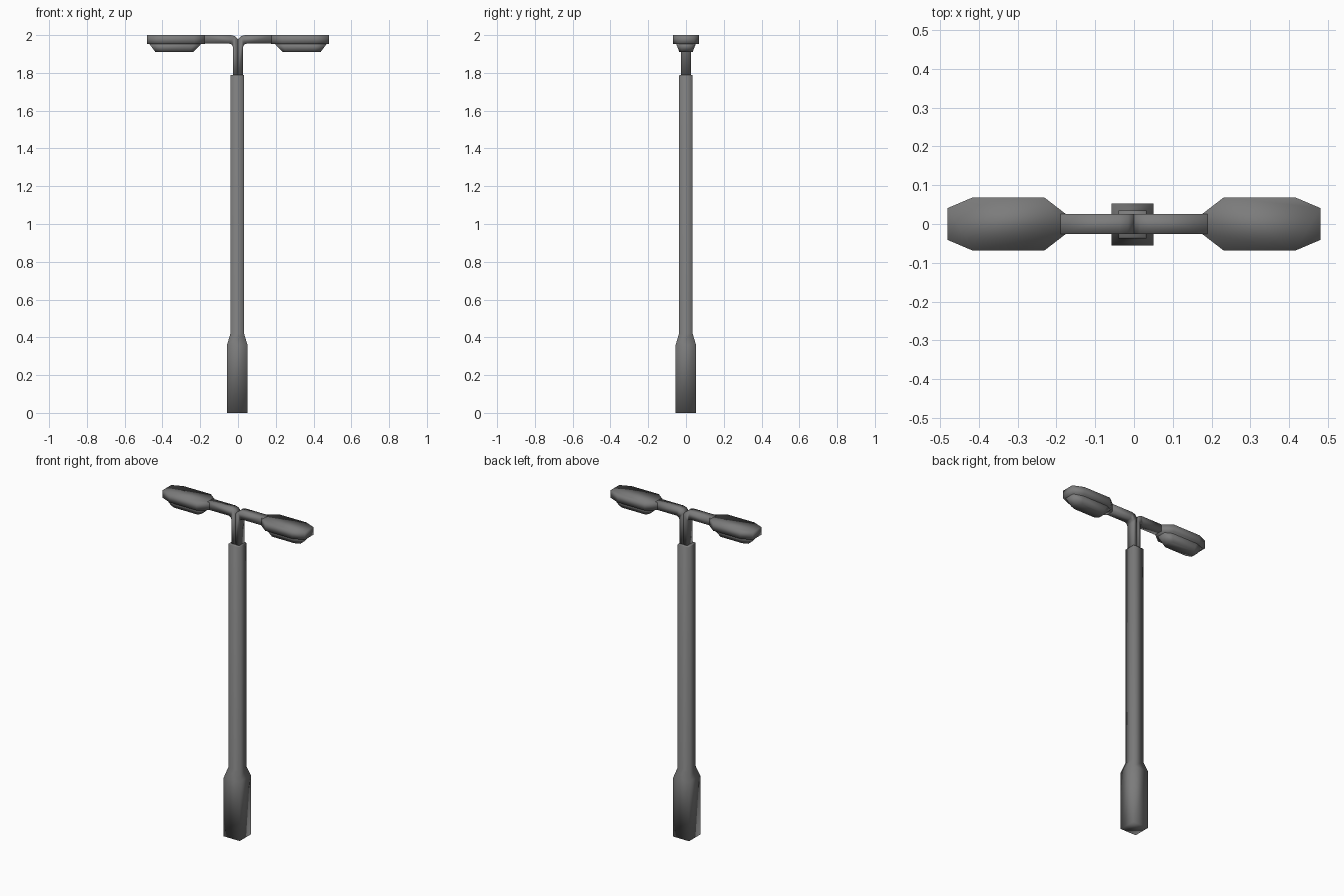
import bpy, bmesh

if "Cube" in bpy.data.objects:
    bpy.data.objects.remove(bpy.data.objects["Cube"])

# Dark grey paint
paint = bpy.data.materials.new("dark_grey")
paint.diffuse_color = (0.2, 0.2, 0.2, 1)
paint.use_nodes = True
paint.node_tree.nodes["Principled BSDF"].inputs["Base Color"].default_value = paint.diffuse_color


def loft(name, rings):
    """Skin a stack of equal-length closed rings, cap both ends, shade smooth."""
    bm = bmesh.new()
    vs = [[bm.verts.new(p) for p in r] for r in rings]
    n = len(vs[0])
    for a, b in zip(vs, vs[1:]):
        for i in range(n):
            j = (i + 1) % n
            bm.faces.new((a[i], a[j], b[j], b[i]))
    bm.faces.new(vs[0][::-1])
    bm.faces.new(vs[-1])
    bmesh.ops.recalc_face_normals(bm, faces=bm.faces)
    for f in bm.faces:
        f.smooth = True
    me = bpy.data.meshes.new(name)
    bm.to_mesh(me)
    bm.free()
    me.materials.append(paint)
    ob = bpy.data.objects.new(name, me)
    bpy.context.collection.objects.link(ob)
    return ob


def square(cx, cy, h, z):
    return [(cx + sx * h, cy + sy * h, z) for sx, sy in ((1, -1), (1, 1), (-1, 1), (-1, -1))]


def outline(half, z, side):
    """Closed plan outline from its +y half."""
    pts = half + [(x, -y) for x, y in reversed(half)]
    return [(side * x, y, z) for x, y in pts]


# Square post with a thicker foot
loft("post", [square(-0.004, -0.001, h, z) for h, z in
              ((0.054, 0), (0.054, 0.36), (0.036, 0.42), (0.036, 1.785), (0.033, 1.79))])

arm_profile = [(0, 1.78), (0.027, 1.78), (0.027, 1.937), (0.032, 1.95), (0.046, 1.955),
               (0.19, 1.955), (0.19, 2.0), (0.036, 2.0), (0.015, 1.994), (0, 1.978)]
head = [(0.175, 0.025), (0.232, 0.069), (0.415, 0.069), (0.481, 0.041)]
lens_top = [(0.195, 0.03), (0.235, 0.052), (0.41, 0.052), (0.47, 0.032)]
lens_low = [(0.237, 0.02), (0.255, 0.035), (0.405, 0.035), (0.437, 0.022)]

for side, tag in ((-1, "left"), (1, "right")):
    # Bent arm rising from the post
    loft("arm_" + tag, [[(side * x, y, z) for x, z in arm_profile] for y in (-0.026, 0.026)])
    # Lamp housing
    loft("lamp_housing_" + tag, [outline(head, 1.953, side), outline(head, 2.0, side)])
    # Tapered lens under the housing
    loft("lamp_lens_" + tag, [outline(lens_low, 1.91, side), outline(lens_top, 1.954, side)])
